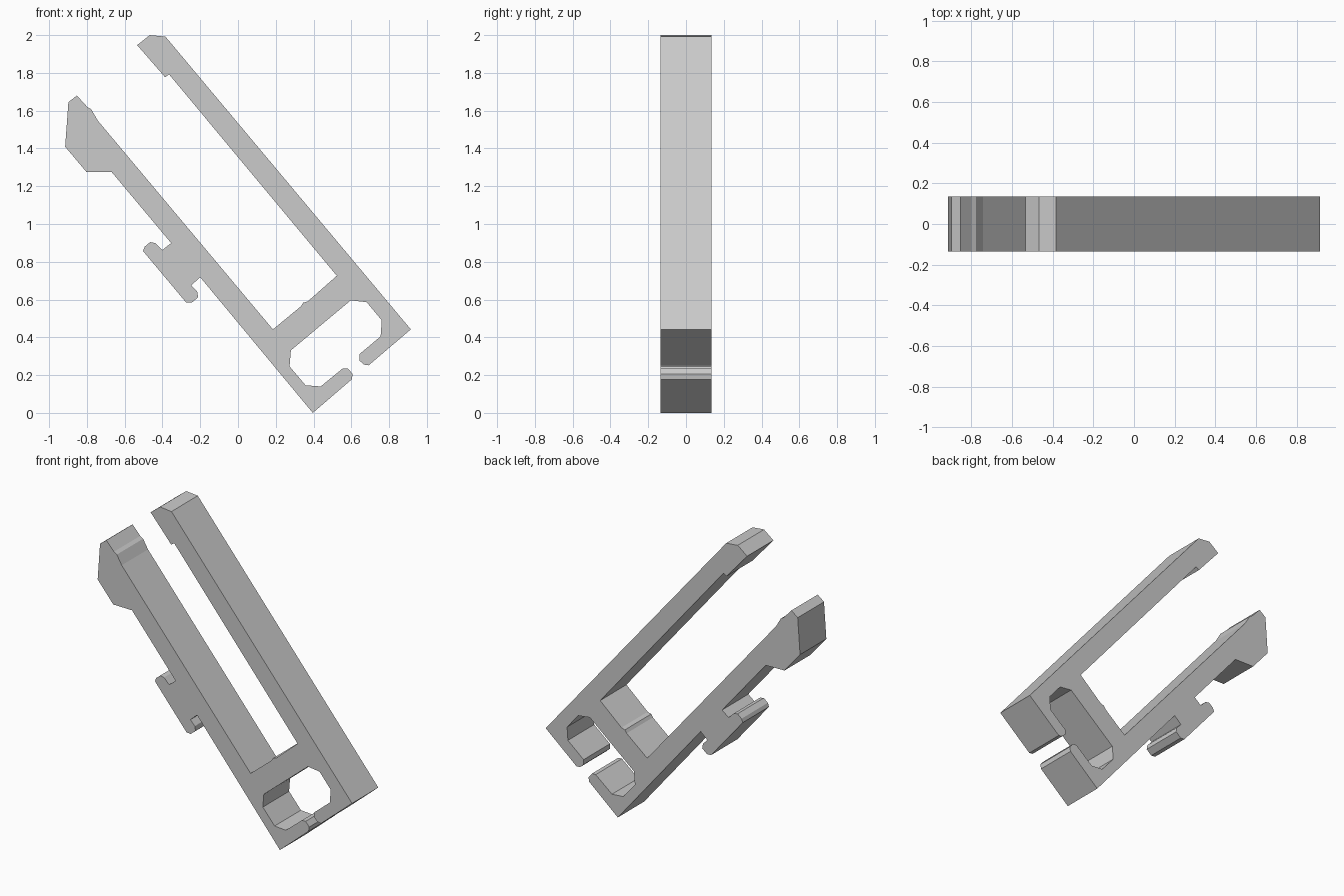
import bpy, bmesh

if "Cube" in bpy.data.objects:
    bpy.data.objects.remove(bpy.data.objects["Cube"])

HALF_DEPTH = 0.135

# Closed side profile (x, z), section by section
upper_arm = [(-.386, 1.777), (-.534, 1.947), (-.467, 2.0), (-.384, 1.992), (.915, .442)]
right_jaw = [(.692, .252), (.666, .256), (.642, .278), (.642, .31), (.755, .405)]
socket = [(.761, .49), (.681, .586), (.597, .596), (.28, .331),
          (.273, .246), (.358, .146), (.438, .14)]
left_jaw = [(.555, .236), (.581, .236), (.607, .206), (.602, .177), (.396, 0)]
side_clip = [(-.2, .718), (-.248, .675), (-.216, .642), (-.211, .612), (-.246, .583),
             (-.275, .585), (-.503, .857), (-.494, .88), (-.465, .904), (-.438, .899),
             (-.401, .862), (-.354, .899)]
lower_tip = [(-.668, 1.274), (-.803, 1.276), (-.915, 1.409), (-.898, 1.645),
             (-.853, 1.68), (-.798, 1.62), (-.777, 1.607), (-.742, 1.547)]
inner_gap = [(.185, .442), (.333, .564), (.345, .583), (.37, .591), (.523, .726),
             (-.365, 1.792)]


def extrude_profile(name, points, half):
    """Extrude a closed xz outline symmetrically along y."""
    bm = bmesh.new()
    face = bm.faces.new([bm.verts.new((x, -half, z)) for x, z in points])
    result = bmesh.ops.extrude_face_region(bm, geom=[face], use_keep_orig=True)
    moved = [g for g in result["geom"] if isinstance(g, bmesh.types.BMVert)]
    bmesh.ops.translate(bm, verts=moved, vec=(0, 2 * half, 0))
    bmesh.ops.recalc_face_normals(bm, faces=bm.faces)
    mesh = bpy.data.meshes.new(name)
    bm.to_mesh(mesh)
    bm.free()
    obj = bpy.data.objects.new(name, mesh)
    bpy.context.collection.objects.link(obj)
    return obj


# One-piece forked clip body
extrude_profile("forked_clip",
                upper_arm + right_jaw + socket + left_jaw + side_clip + lower_tip + inner_gap,
                HALF_DEPTH)
